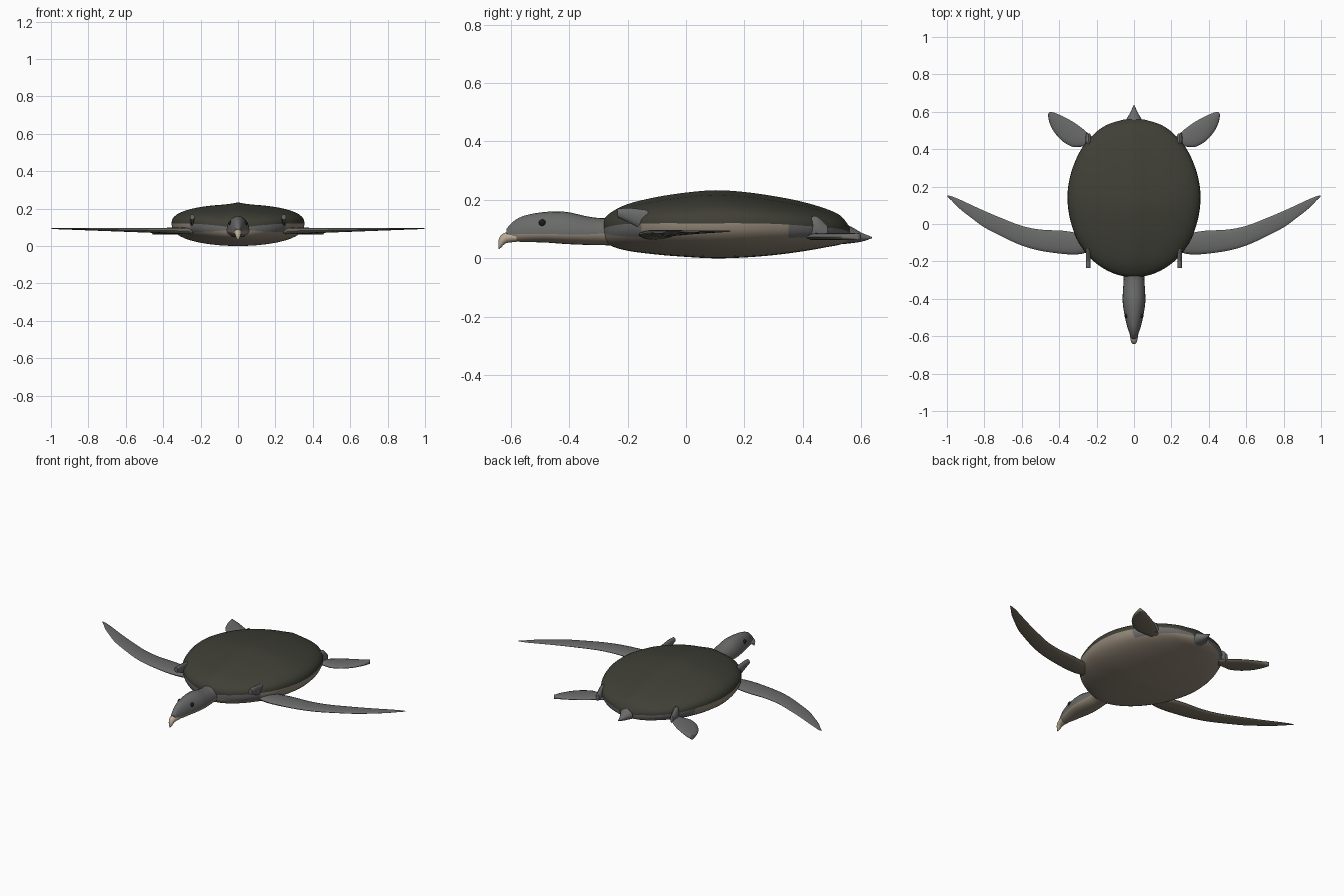
import bpy, bmesh, math
from mathutils import Vector

if "Cube" in bpy.data.objects:
    bpy.data.objects.remove(bpy.data.objects["Cube"])


def material(name, rgb):
    m = bpy.data.materials.new(name)
    m.use_nodes = True
    m.diffuse_color = (*rgb, 1)
    m.node_tree.nodes["Principled BSDF"].inputs["Base Color"].default_value = (*rgb, 1)
    return m


SHELL = material("dark olive shell", (0.05, 0.05, 0.038))
SKIN = material("grey skin", (0.14, 0.145, 0.14))
BELLY = material("tan belly", (0.29, 0.24, 0.185))
UNDER = material("tan flipper underside", (0.20, 0.175, 0.13))
BEAK = material("pale horn", (0.50, 0.42, 0.31))
EYE = material("black eye", (0.012, 0.012, 0.012))


def finish(name, bm, mats, angle=50):
    bmesh.ops.recalc_face_normals(bm, faces=bm.faces)
    me = bpy.data.meshes.new(name)
    bm.to_mesh(me)
    bm.free()
    for m in mats:
        me.materials.append(m)
    ob = bpy.data.objects.new(name, me)
    bpy.context.collection.objects.link(ob)
    bpy.ops.object.select_all(action="DESELECT")
    ob.select_set(True)
    bpy.context.view_layer.objects.active = ob
    bpy.ops.object.shade_smooth_by_angle(angle=math.radians(angle))
    return ob


def refine(stations, steps):
    """Smoothly interpolate between the given cross-sections."""
    out, n = [], len(stations)
    for i in range(n - 1):
        p = [Vector(stations[min(max(i + k, 0), n - 1)]) for k in (-1, 0, 1, 2)]
        for j in range(steps):
            t = j / steps
            out.append(p[1] + (p[2] - p[0]) * (t / 2)
                       + (2 * p[0] - 5 * p[1] + 4 * p[2] - p[3]) * (t * t / 2)
                       + (3 * p[1] - p[0] - 3 * p[2] + p[3]) * (t ** 3 / 2))
    return out + [Vector(stations[-1])]


def loft(name, stations, place, mats, seg=24, steps=4, power=1.0, keel=0, rule=None):
    """Stations: along, side a, side b, rim height, top, bottom.
    The upper half gets the first material, the lower half the second."""
    bm = bmesh.new()
    rings = []
    for s, a0, a1, mid, top, bot in refine(stations, steps):
        ring = []
        for k in range(seg):
            ang = 2 * math.pi * k / seg
            a = (a0 + a1) / 2 + (a1 - a0) / 2 * math.cos(ang)
            h = abs(math.sin(ang)) ** power
            z = mid + (top - mid) * h if k <= seg / 2 else mid - (mid - bot) * h
            if k < seg / 2:
                z += keel * max(0, 1 - abs(a) / 0.06) * min(1, (top - mid) / 0.08)
            ring.append(bm.verts.new(place(s, a, z)))
        rings.append(ring)
    for r0, r1 in zip(rings, rings[1:]):
        for k in range(seg):
            q = (k + 1) % seg
            f = bm.faces.new((r0[k], r0[q], r1[q], r1[k]))
            f.material_index = 0 if k < seg / 2 else 1
            if rule and k >= seg / 2:
                f.material_index = rule(f.calc_center_median(), min(k - seg // 2, seg - 1 - k))
    for ring in (rings[0], rings[-1]):
        bm.faces.new(ring)
    return finish(name, bm, mats)


def along_y(s, a, z):
    return (a, s, z)


def sym(rows):
    return [(s, -w, w, mid, top, bot) for s, w, mid, top, bot in rows]


# Shell and belly, with a strip of skin under the rim near the limbs
loft("shell_and_belly", sym([
    (-0.285, 0.03, 0.10, 0.125, 0.075), (-0.26, 0.12, 0.11, 0.15, 0.045),
    (-0.20, 0.215, 0.118, 0.178, 0.026), (-0.10, 0.295, 0.12, 0.20, 0.013),
    (0.0, 0.335, 0.12, 0.215, 0.005), (0.10, 0.354, 0.12, 0.223, 0.0),
    (0.20, 0.352, 0.12, 0.217, 0.003), (0.30, 0.328, 0.118, 0.203, 0.011),
    (0.40, 0.282, 0.112, 0.184, 0.024), (0.48, 0.215, 0.105, 0.162, 0.038),
    (0.53, 0.145, 0.10, 0.14, 0.048), (0.56, 0.05, 0.09, 0.105, 0.065)]),
    along_y, (SHELL, BELLY, SKIN), seg=48, power=0.8, keel=0.01,
    rule=lambda c, d: 2 if d < 3 and (c.y > 0.36 or c.y < -0.14) else 1)

# Head and neck
loft("head_and_neck", sym([
    (-0.615, 0.014, 0.08, 0.10, 0.062), (-0.59, 0.022, 0.082, 0.127, 0.058),
    (-0.55, 0.036, 0.083, 0.147, 0.056), (-0.48, 0.052, 0.083, 0.159, 0.054),
    (-0.41, 0.061, 0.082, 0.159, 0.049), (-0.34, 0.058, 0.082, 0.144, 0.046),
    (-0.28, 0.056, 0.085, 0.138, 0.045), (-0.20, 0.075, 0.085, 0.15, 0.04)]),
    along_y, (SKIN, BELLY))

# Hooked beak
loft("beak", sym([
    (-0.642, 0.006, 0.05, 0.062, 0.031), (-0.634, 0.013, 0.06, 0.078, 0.036),
    (-0.615, 0.019, 0.072, 0.089, 0.052), (-0.58, 0.024, 0.072, 0.088, 0.056)]),
    along_y, (BEAK, BEAK), seg=16)

# Pointed tail
loft("tail", sym([
    (0.48, 0.09, 0.08, 0.13, 0.045), (0.55, 0.047, 0.078, 0.115, 0.05),
    (0.60, 0.018, 0.073, 0.088, 0.057), (0.637, 0.002, 0.071, 0.073, 0.069)]),
    along_y, (SKIN, SKIN), seg=16)

# Limb outlines: distance from the root, leading edge, trailing edge
front_rows = [(0.24, -0.15, -0.07), (0.30, -0.162, -0.05), (0.38, -0.16, -0.036),
              (0.50, -0.143, -0.03), (0.60, -0.115, -0.01), (0.70, -0.07, 0.028),
              (0.80, -0.018, 0.07), (0.87, 0.033, 0.102), (0.93, 0.08, 0.13),
              (0.975, 0.125, 0.148), (0.998, 0.147, 0.153)]
rear_rows = [(-0.03, -0.035, 0.02), (0.005, -0.06, 0.022), (0.04, -0.083, 0.027),
             (0.10, -0.088, 0.03), (0.16, -0.074, 0.026), (0.21, -0.047, 0.018),
             (0.24, -0.018, 0.009), (0.246, -0.008, 0.0)]

for side, sx in (("left", 1), ("right", -1)):
    rows = []
    for s, lead, trail in front_rows:
        t = (s - 0.24) / 0.76
        mid, thick = 0.08 + 0.013 * t, 0.016 * (1 - t) + 0.002
        rows.append((s, lead, trail, mid, mid + thick, mid - thick))
    loft(side + "_front_flipper", rows, lambda s, a, z: (sx * s, a, z),
         (SKIN, UNDER), seg=16)

    rows = [(s, lead, trail, 0.073, 0.086, 0.062) for s, lead, trail in rear_rows]
    loft(side + "_rear_flipper", rows,
         lambda s, a, z: (sx * (0.25 + 0.83 * s - 0.55 * a), 0.46 + 0.55 * s + 0.83 * a, z),
         (SKIN, UNDER), seg=16)

    # Shoulder stub and hip joint
    loft(side + "_shoulder_stub", [
        (-0.235, 0.233, 0.257, 0.155, 0.17, 0.14), (-0.19, 0.233, 0.257, 0.15, 0.172, 0.12),
        (-0.13, 0.233, 0.257, 0.14, 0.165, 0.09)],
        lambda s, a, z: (sx * a, s, z), (SKIN, SKIN), seg=12)
    loft(side + "_hip_joint", [
        (0.41, 0.225, 0.25, 0.10, 0.13, 0.07), (0.445, 0.225, 0.26, 0.10, 0.145, 0.065),
        (0.485, 0.235, 0.255, 0.085, 0.11, 0.065)],
        lambda s, a, z: (sx * a, s, z), (SKIN, SKIN), seg=12)

    # Eye
    bm = bmesh.new()
    bmesh.ops.create_uvsphere(bm, u_segments=16, v_segments=10, radius=0.012)
    for v in bm.verts:
        v.co = Vector((v.co.x * 0.7 + sx * 0.042, v.co.y - 0.492, v.co.z + 0.122))
    finish(side + "_eye", bm, (EYE,))
